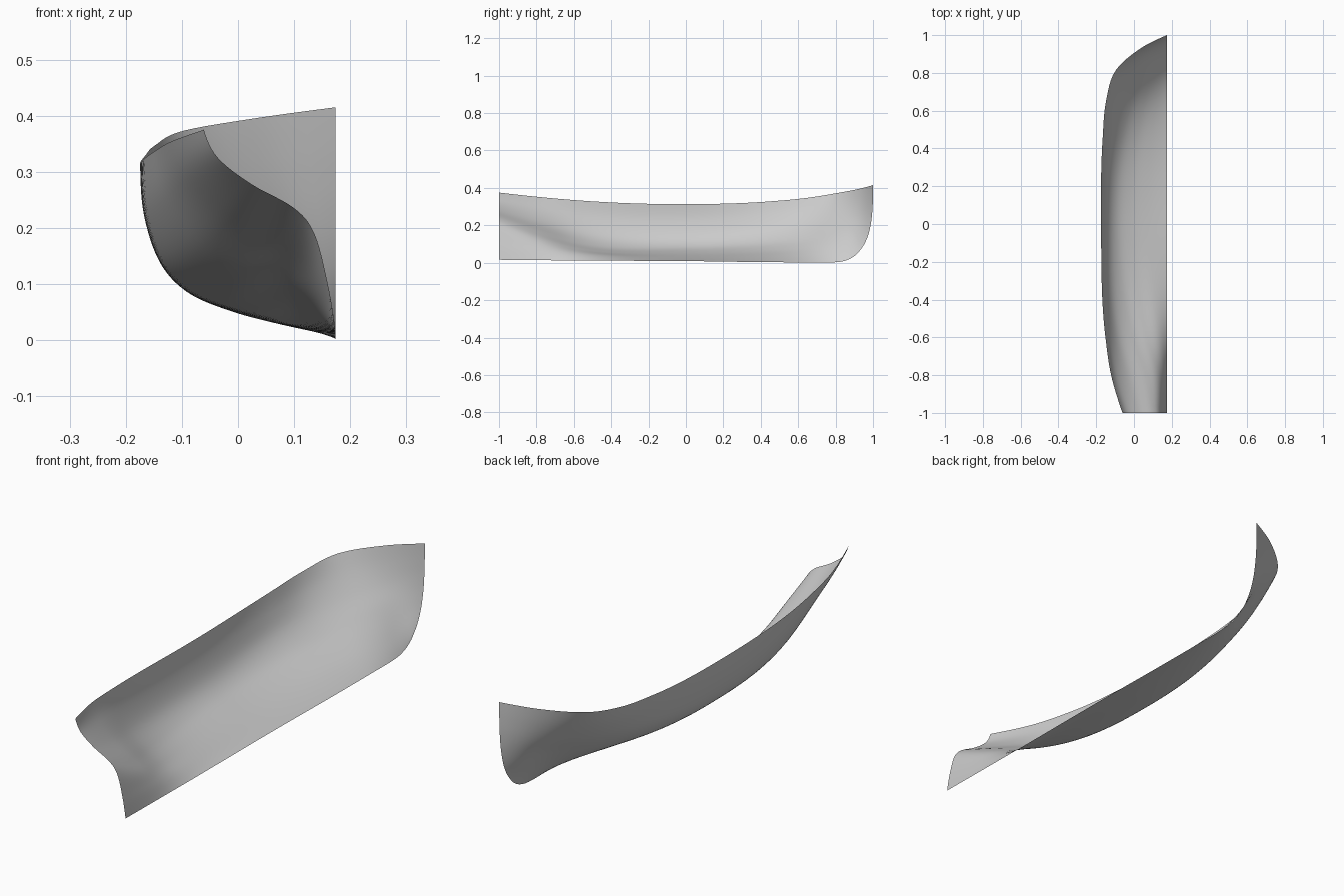
import bpy
from mathutils import Vector

cube = bpy.data.objects.get("Cube")
if cube:
    bpy.data.objects.remove(cube, do_unlink=True)

CENTRELINE = 0.174
ROWS, COLUMNS = 72, 36

# Hull stations, stern to stem: keel y, sheer y, then (half breadth, height) from keel to sheer
STATIONS = [
    (-1, -1, [(0, .016), (.014, .1), (.038, .19), (.075, .236), (.15, .278), (.21, .325), (.235, .375)]),
    (-.8, -.8, [(0, .014), (.022, .078), (.055, .13), (.112, .17), (.2, .22), (.265, .287), (.295, .353)]),
    (-.6, -.6, [(0, .012), (.045, .052), (.105, .08), (.178, .112), (.256, .167), (.306, .25), (.325, .335)]),
    (0, 0, [(0, .009), (.1, .029), (.19, .053), (.265, .086), (.314, .14), (.342, .225), (.348, .313)]),
    (.45, .45, [(0, .003), (.085, .035), (.163, .068), (.235, .112), (.29, .175), (.322, .252), (.34, .328)]),
    (.64, .65, [(0, .002), (.06, .04), (.122, .083), (.185, .134), (.247, .2), (.294, .274), (.322, .347)]),
    (.79, .8, [(0, .002), (.037, .05), (.08, .105), (.13, .165), (.187, .23), (.238, .3), (.279, .371)]),
    (.865, .925, [(0, .016), (.02, .068), (.045, .125), (.072, .188), (.1, .253), (.125, .323), (.146, .395)]),
    (.91, 1, [(0, z) for z in (.043, .09, .145, .21, .28, .35, .415)]),
]


def station_points(keel_y, sheer_y, section):
    """Place a section in space, raked along a rounded stem curve."""
    last = len(section) - 1
    points = []
    for i, (breadth, height) in enumerate(section):
        rake = 1 - (1 - i / last) ** 3
        y = keel_y + (sheer_y - keel_y) * rake
        points.append(Vector((CENTRELINE - breadth, y, height)))
    return points


def fair_curve(points, knots, count):
    """Sample a smooth curve through the points at even knot steps."""
    last = len(points) - 1
    slopes = [(points[i + 1] - points[i]) / (knots[i + 1] - knots[i]) for i in range(last)]
    tangents = []
    for i in range(1, last):
        before, after = knots[i] - knots[i - 1], knots[i + 1] - knots[i]
        tangents.append((slopes[i - 1] * after + slopes[i] * before) / (before + after))
    first_tangent = slopes[0] * 1.5 - tangents[0] * 0.5
    last_tangent = slopes[-1] * 1.5 - tangents[-1] * 0.5
    tangents = [first_tangent] + tangents + [last_tangent]

    samples = []
    for step in range(count + 1):
        k = knots[0] + (knots[-1] - knots[0]) * step / count
        i = 0
        while i < last - 1 and k > knots[i + 1]:
            i += 1
        span = knots[i + 1] - knots[i]
        t = (k - knots[i]) / span
        samples.append(
            points[i] * (1 + 2 * t) * (1 - t) ** 2
            + tangents[i] * span * t * (1 - t) ** 2
            + points[i + 1] * t * t * (3 - 2 * t)
            + tangents[i + 1] * span * t * t * (t - 1)
        )
    return samples


# Fair each station, then loft along the hull with knots spaced by sheer length
sections = [station_points(*station) for station in STATIONS]
knots = [0.0]
for a, b in zip(sections, sections[1:]):
    knots.append(knots[-1] + (b[-1] - a[-1]).length)
ribs = [fair_curve(s, list(range(len(s))), COLUMNS) for s in sections]
strakes = [fair_curve(list(line), knots, ROWS) for line in zip(*ribs)]

# Hull skin, an open sheet whose faces point inboard
width = ROWS + 1
verts = [point for strake in strakes for point in strake]
faces = []
for c in range(COLUMNS):
    for r in range(ROWS):
        corner = c * width + r
        faces.append((corner, corner + width, corner + width + 1, corner + 1))

mesh = bpy.data.meshes.new("half_hull")
mesh.from_pydata(verts, [], faces)
mesh.update()
if sum(p.normal.z * p.area for p in mesh.polygons) < 0:
    mesh.flip_normals()
for polygon in mesh.polygons:
    polygon.use_smooth = True

hull = bpy.data.objects.new("half_hull", mesh)
bpy.context.collection.objects.link(hull)

# Plain grey paint
paint = bpy.data.materials.new("hull_grey")
paint.use_nodes = True
grey = (.6, .6, .6, 1)
paint.diffuse_color = grey
paint.node_tree.nodes["Principled BSDF"].inputs["Base Color"].default_value = grey
mesh.materials.append(paint)
